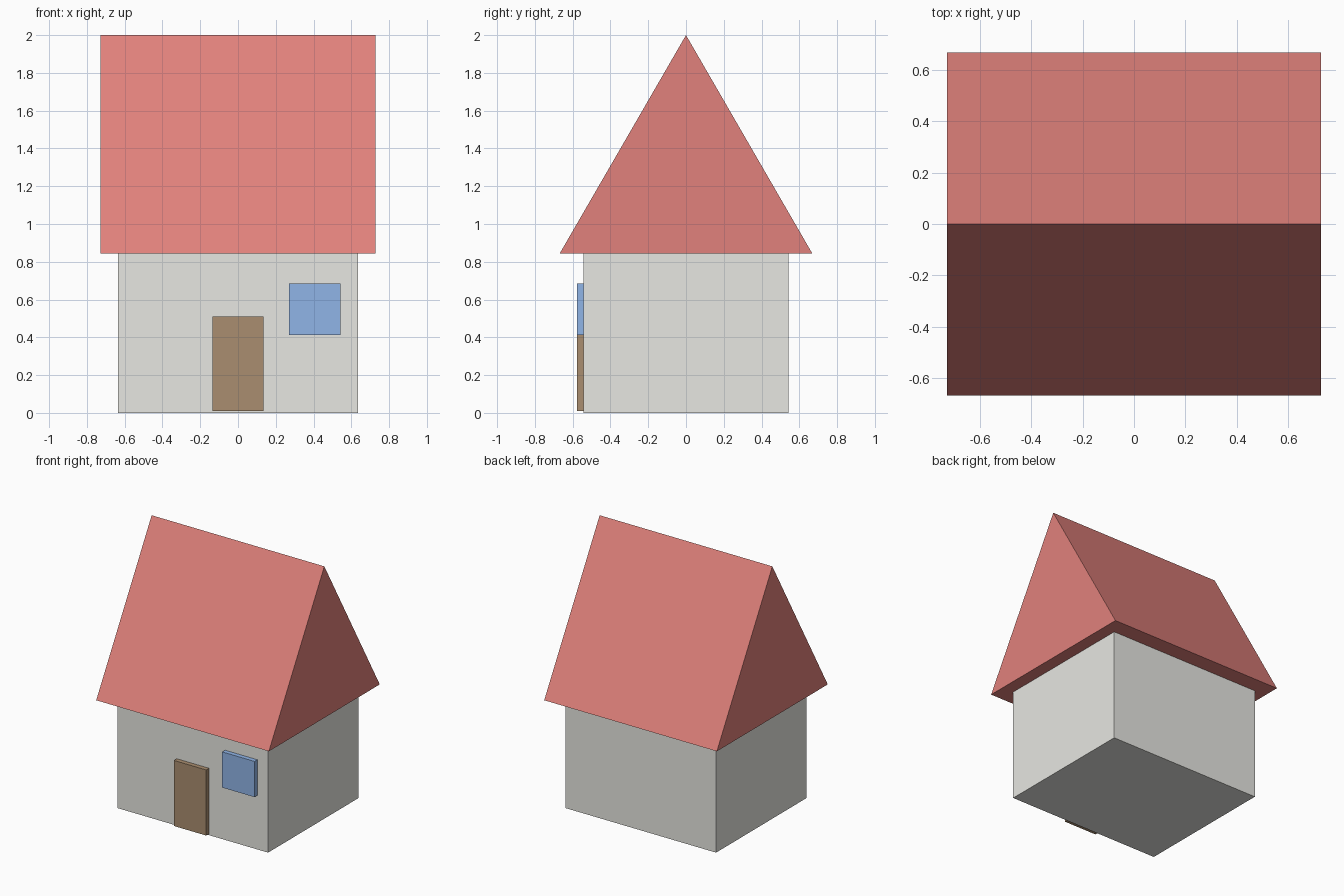
import bpy

if "Cube" in bpy.data.objects:
    bpy.data.objects.remove(bpy.data.objects["Cube"])


def material(name, rgb):
    mat = bpy.data.materials.new(name)
    mat.diffuse_color = (*rgb, 1.0)
    mat.use_nodes = True
    mat.node_tree.nodes["Principled BSDF"].inputs["Base Color"].default_value = mat.diffuse_color
    return mat


def extrude_x(name, profile, x0, x1, mat):
    """Solid made by sweeping a (y, z) profile from x0 to x1."""
    n = len(profile)
    verts = [(x, y, z) for x in (x0, x1) for y, z in profile]
    faces = [tuple(reversed(range(n))), tuple(range(n, 2 * n))]
    faces += [(i, (i + 1) % n, (i + 1) % n + n, i + n) for i in range(n)]
    mesh = bpy.data.meshes.new(name)
    mesh.from_pydata(verts, [], faces)
    mesh.materials.append(mat)
    obj = bpy.data.objects.new(name, mesh)
    bpy.context.collection.objects.link(obj)
    return obj


def box(name, x, y, z, mat):
    profile = [(y[0], z[0]), (y[1], z[0]), (y[1], z[1]), (y[0], z[1])]
    return extrude_x(name, profile, x[0], x[1], mat)


plaster = material("pale_plaster", (0.80, 0.80, 0.76))
tile = material("red_roof", (0.75, 0.22, 0.20))
wood = material("brown_wood", (0.40, 0.27, 0.16))
glass = material("blue_glass", (0.28, 0.46, 0.80))

# House body
box("walls", (-0.634, 0.634), (-0.543, 0.543), (0.0, 0.845), plaster)

# Gabled roof with closed eaves, ridge along x
extrude_x("roof", [(-0.668, 0.845), (0.668, 0.845), (0.0, 2.0)],
          -0.728, 0.728, tile)

# Door and window slabs set into the front wall
front = (-0.577, -0.535)
box("door", (-0.136, 0.136), front, (0.01, 0.51), wood)
box("window", (0.271, 0.543), front, (0.412, 0.684), glass)
